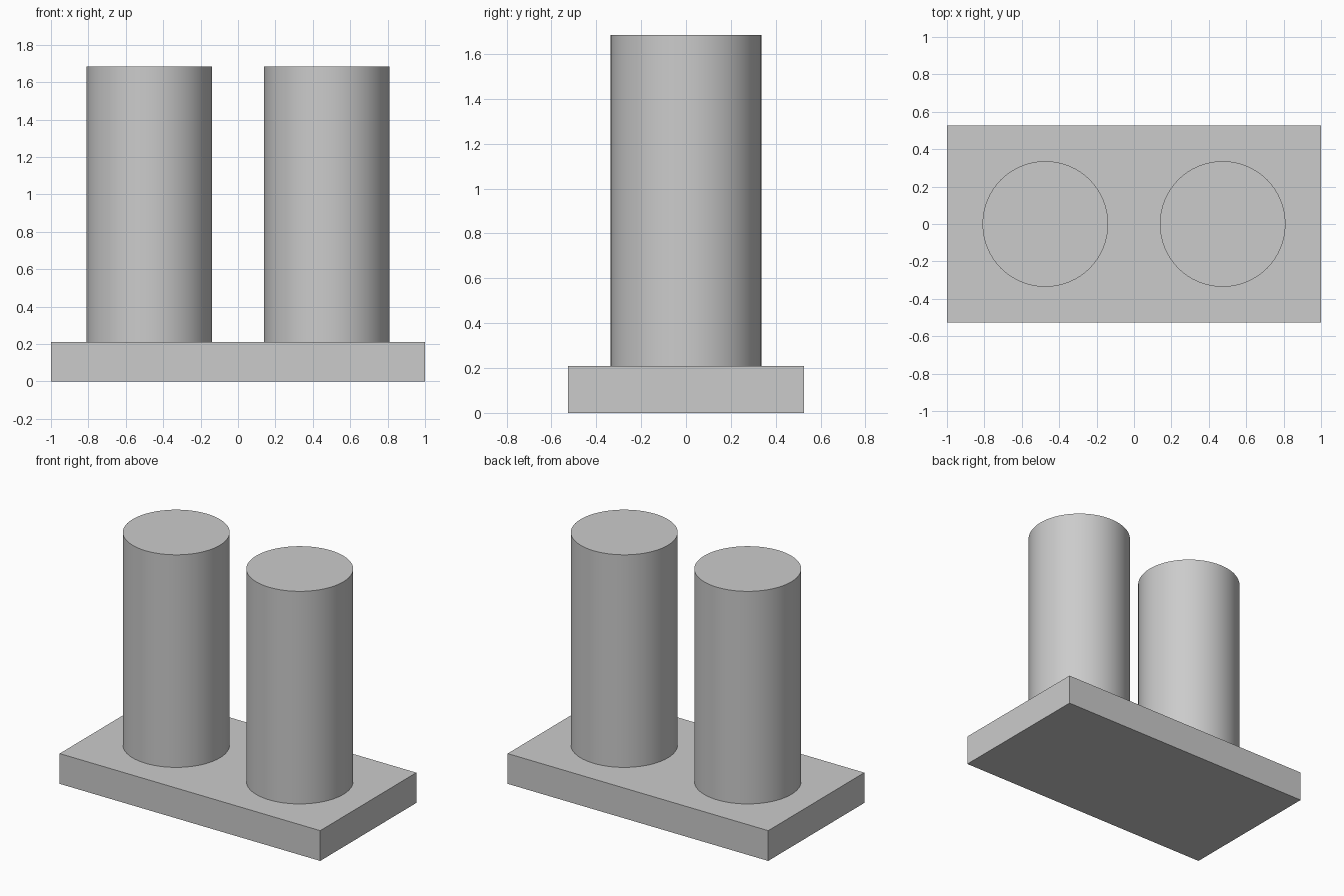
import bpy
import math

cube = bpy.data.objects.get("Cube")
if cube:
    bpy.data.objects.remove(cube, do_unlink=True)

BASE_TOP = 0.21
COLUMN_TOP = 1.685

# Single plain grey
grey = bpy.data.materials.new("light_grey")
grey.use_nodes = True
colour = (0.6, 0.6, 0.6, 1)
grey.diffuse_color = colour
grey.node_tree.nodes["Principled BSDF"].inputs["Base Color"].default_value = colour


def finish(name):
    obj = bpy.context.object
    obj.name = name
    obj.data.materials.append(grey)
    return obj


# Flat rectangular base
bpy.ops.mesh.primitive_cube_add(size=1, location=(0, 0, BASE_TOP / 2))
base = finish("base_plate")
base.scale = (2, 1.054, BASE_TOP)
bpy.ops.object.transform_apply(location=False, rotation=False, scale=True)

# Two matching round columns standing on the base
for side, name in ((1, "left_column"), (-1, "right_column")):
    bpy.ops.mesh.primitive_cylinder_add(
        vertices=64, radius=0.336, depth=COLUMN_TOP - BASE_TOP,
        location=(side * 0.474, 0, (BASE_TOP + COLUMN_TOP) / 2))
    finish(name)
    bpy.ops.object.shade_smooth_by_angle(angle=math.radians(30))
